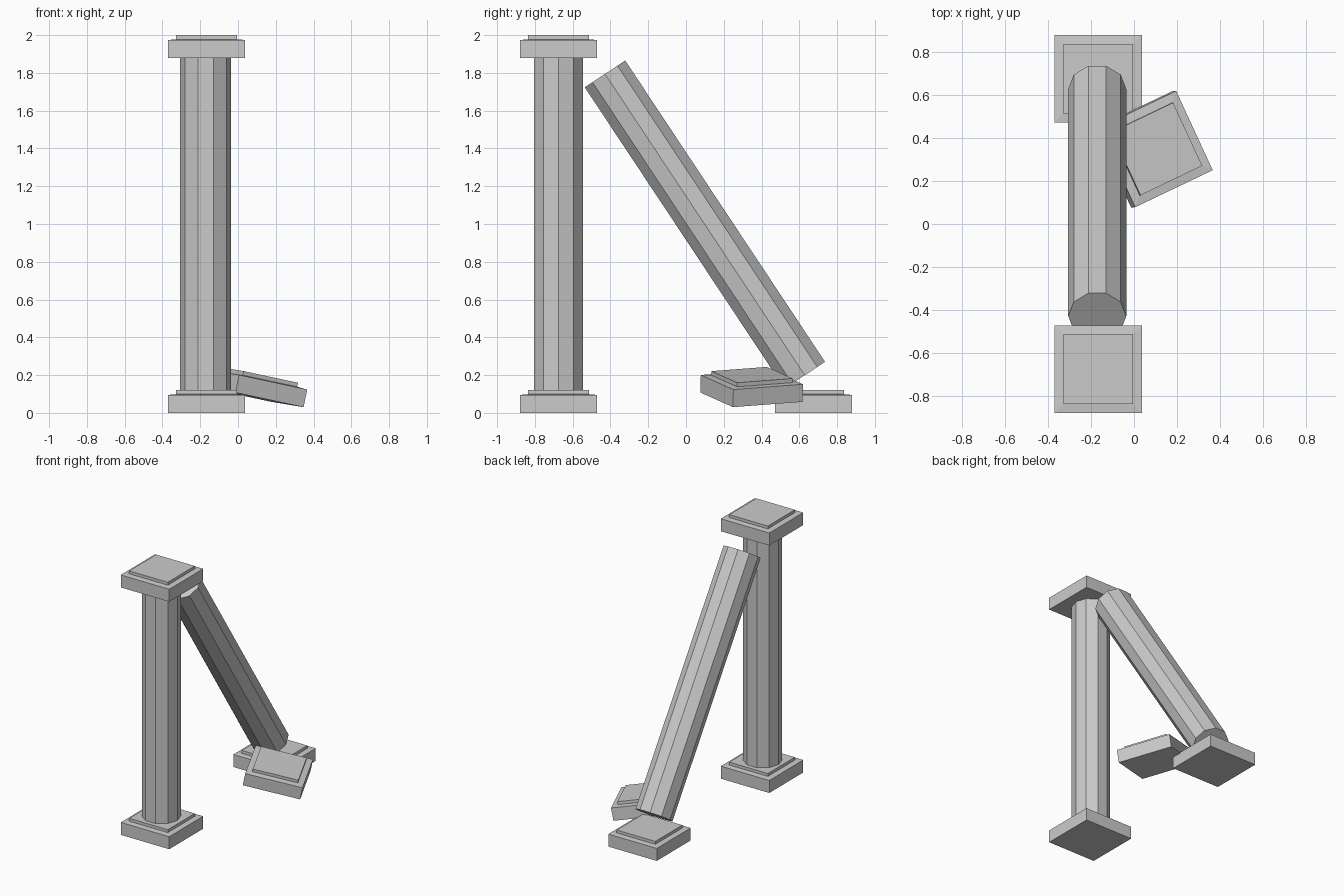
import bpy, bmesh, math
from mathutils import Matrix, Vector

if "Cube" in bpy.data.objects:
    bpy.data.objects.remove(bpy.data.objects["Cube"])

SLAB = 0.2035      # half width of a plinth
STEP = 0.162       # half width of its raised step
R = 0.135          # shaft radius (ten sides)
X, Y = -0.166, 0.675


def add_mesh(name, bm, matrix):
    bmesh.ops.recalc_face_normals(bm, faces=bm.faces)
    me = bpy.data.meshes.new(name)
    bm.to_mesh(me)
    bm.free()
    ob = bpy.data.objects.new(name, me)
    ob.matrix_world = matrix
    bpy.context.collection.objects.link(ob)
    return ob


def plinth(name, matrix):
    """Square slab with a slightly pitched rim and a raised step."""
    bm = bmesh.new()
    rings = []
    for h, z in ((SLAB, 0), (SLAB, 0.095), (STEP, 0.099), (STEP, 0.121)):
        rings.append([bm.verts.new((sx * h, sy * h, z))
                      for sx, sy in ((-1, -1), (1, -1), (1, 1), (-1, 1))])
    for a, b in zip(rings, rings[1:]):
        for i in range(4):
            j = (i + 1) % 4
            bm.faces.new((a[i], a[j], b[j], b[i]))
    bm.faces.new(rings[0][::-1])
    bm.faces.new(rings[-1])
    return add_mesh(name, bm, matrix)


def shaft(name, length, matrix):
    """Ten-sided column shaft with a corner pointing along x."""
    bm = bmesh.new()
    ring = [bm.verts.new((R * math.cos(i * math.tau / 10),
                          R * math.sin(i * math.tau / 10), -length / 2))
            for i in range(10)]
    face = bm.faces.new(ring)
    ext = bmesh.ops.extrude_face_region(bm, geom=[face], use_keep_orig=True)
    bmesh.ops.translate(bm, vec=(0, 0, length),
                        verts=[g for g in ext["geom"] if isinstance(g, bmesh.types.BMVert)])
    return add_mesh(name, bm, matrix)


# Standing column
plinth("standing_base", Matrix.Translation((X, -Y, 0)))
plinth("standing_capital", Matrix.Translation((X, -Y, 1.879)))
shaft("standing_shaft", 1.83, Matrix.Translation((X - 0.005, -Y, 1.0)))

# Broken column: base in place, shaft leaning on the standing one
plinth("broken_base", Matrix.Translation((X, Y, 0)))
shaft("leaning_shaft", 1.914,
      Matrix.Translation((X - 0.005, 0.1, 0.997)) @ Matrix.Rotation(math.radians(33.55), 4, 'X'))

# Fallen capital, tilted on the ground
u = Vector((0.36, 0.172, -0.077)).normalized()
n = u.cross(Vector((-0.17, 0.368, 0.028))).normalized()
v = n.cross(u)
tilt = Matrix((u, v, n)).transposed().to_4x4()
plinth("fallen_capital", Matrix.Translation((0.082, 0.347, 0.083)) @ tilt)
